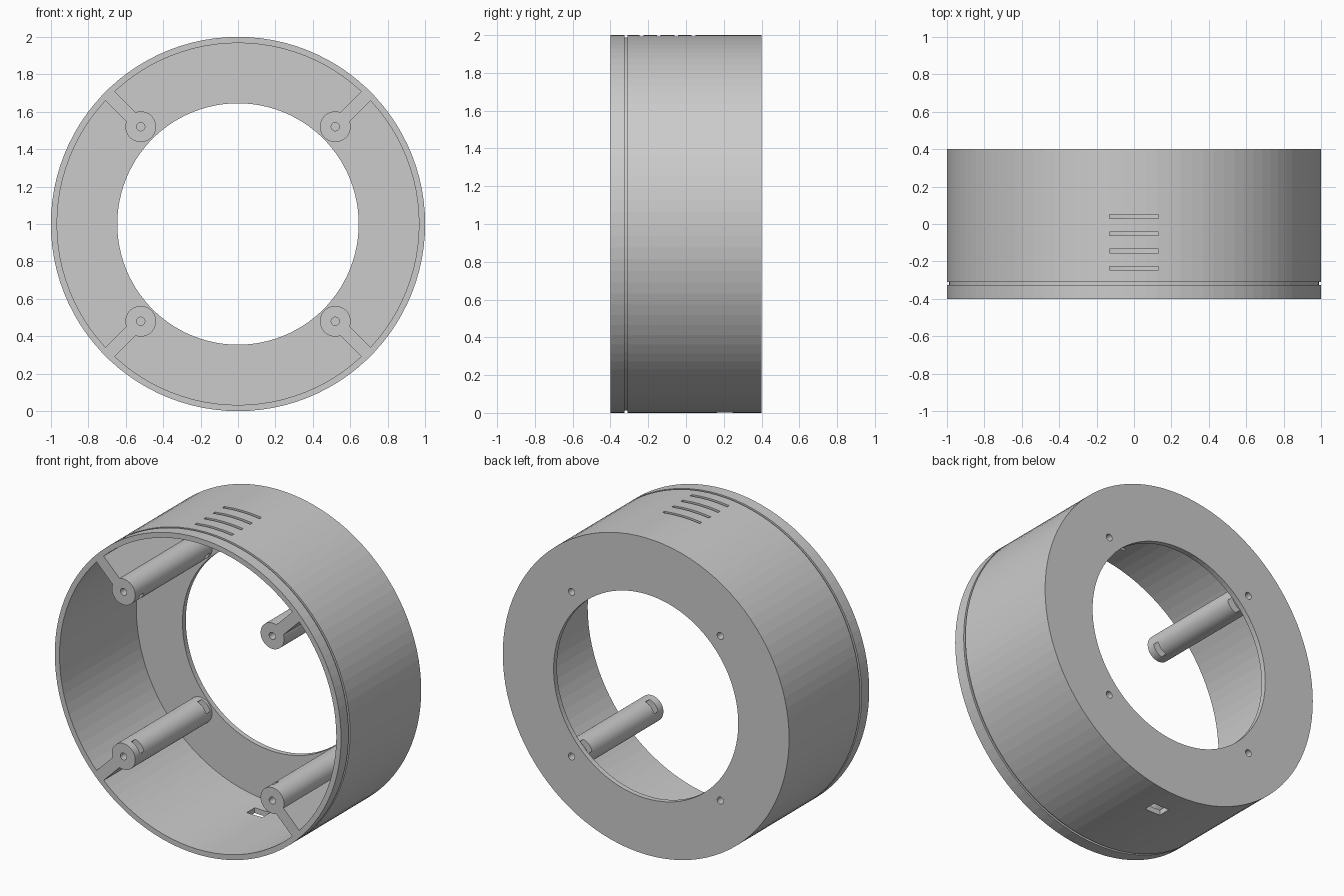
import bpy, bmesh, math
from mathutils import Matrix, Vector

if "Cube" in bpy.data.objects:
    bpy.data.objects.remove(bpy.data.objects["Cube"])

SEG = 100            # sides of the big ring
POST_R = 0.735       # distance of posts from the ring axis
AXIS = Vector((0, 0, 1))


def new_object(name, bm):
    bmesh.ops.recalc_face_normals(bm, faces=bm.faces)
    mesh = bpy.data.meshes.new(name)
    bm.to_mesh(mesh)
    bm.free()
    ob = bpy.data.objects.new(name, mesh)
    bpy.context.scene.collection.objects.link(ob)
    return ob


def ring(name, profile):
    """Lathe a closed (radius, y) profile round the ring axis."""
    bm = bmesh.new()
    rows = []
    for i in range(SEG):
        a = 2 * math.pi * i / SEG
        rows.append([bm.verts.new((r * math.cos(a), y, 1 + r * math.sin(a)))
                     for r, y in profile])
    n = len(profile)
    for i in range(SEG):
        p, q = rows[i], rows[(i + 1) % SEG]
        for j in range(n):
            k = (j + 1) % n
            bm.faces.new((p[j], p[k], q[k], q[j]))
    return new_object(name, bm)


def polar(angle, radius, y):
    """Frame whose local x points away from the ring axis."""
    return (Matrix.Translation(AXIS) @ Matrix.Rotation(-angle, 4, 'Y')
            @ Matrix.Translation((radius, y, 0)))


def box(name, size, matrix):
    bm = bmesh.new()
    bmesh.ops.create_cube(bm, size=1, matrix=matrix @ Matrix.Diagonal((*size, 1)))
    return new_object(name, bm)


def rod(name, radius, y0, y1, angle, sides):
    bm = bmesh.new()
    m = polar(angle, POST_R, (y0 + y1) / 2) @ Matrix.Rotation(math.pi / 2, 4, 'X')
    bmesh.ops.create_cone(bm, cap_ends=True, segments=sides, radius1=radius,
                          radius2=radius, depth=y1 - y0, matrix=m)
    return new_object(name, bm)


def combine(target, parts, operation):
    """Apply a boolean with every part, then discard the parts."""
    for part in parts:
        mod = target.modifiers.new(part.name, 'BOOLEAN')
        mod.operation, mod.solver, mod.object = operation, 'EXACT', part
    deps = bpy.context.evaluated_depsgraph_get()
    mesh = bpy.data.meshes.new_from_object(target.evaluated_get(deps))
    target.modifiers.clear()
    target.data = mesh
    for part in parts:
        bpy.data.objects.remove(part)


# Housing: outer wall with shallow groove and pierced back plate
housing = ring("ring_housing", [
    (0.967, -0.4), (1, -0.4), (1, -0.325), (0.988, -0.325), (0.988, -0.31),
    (1, -0.31), (1, 0.4), (0.645, 0.4), (0.645, 0.367), (0.967, 0.367)])

# Four screw posts tied to the wall by webs
solids, cutters = [], []
for i in range(4):
    a = math.pi / 4 + i * math.pi / 2
    solids.append(box("post_web", (0.98 - POST_R, 0.79, 0.07),
                      polar(a, (0.98 + POST_R) / 2, -0.005)))
    solids.append(rod("screw_post", 0.082, -0.4, 0.39, a, 48))
    # Blind screw holes and nut slots at both ends
    for s in (-1, 1):
        cutters.append(rod("screw_hole", 0.022, *sorted((s * 0.45, s * 0.24)), a, 24))
        cutters.append(box("nut_slot", (0.14, 0.04, 0.085),
                           polar(a, POST_R - 0.03, s * 0.33)))

# Vent slots on top
for y in (0.04, -0.052, -0.144, -0.236):
    cutters.append(box("vent_slot", (0.26, 0.02, 0.2), Matrix.Translation((0, y, 1.98))))

# Cable opening underneath
cutters.append(box("cable_opening", (0.11, 0.08, 0.2), Matrix.Translation((0, 0.205, 0.02))))

combine(housing, solids, 'UNION')
combine(housing, cutters, 'DIFFERENCE')
